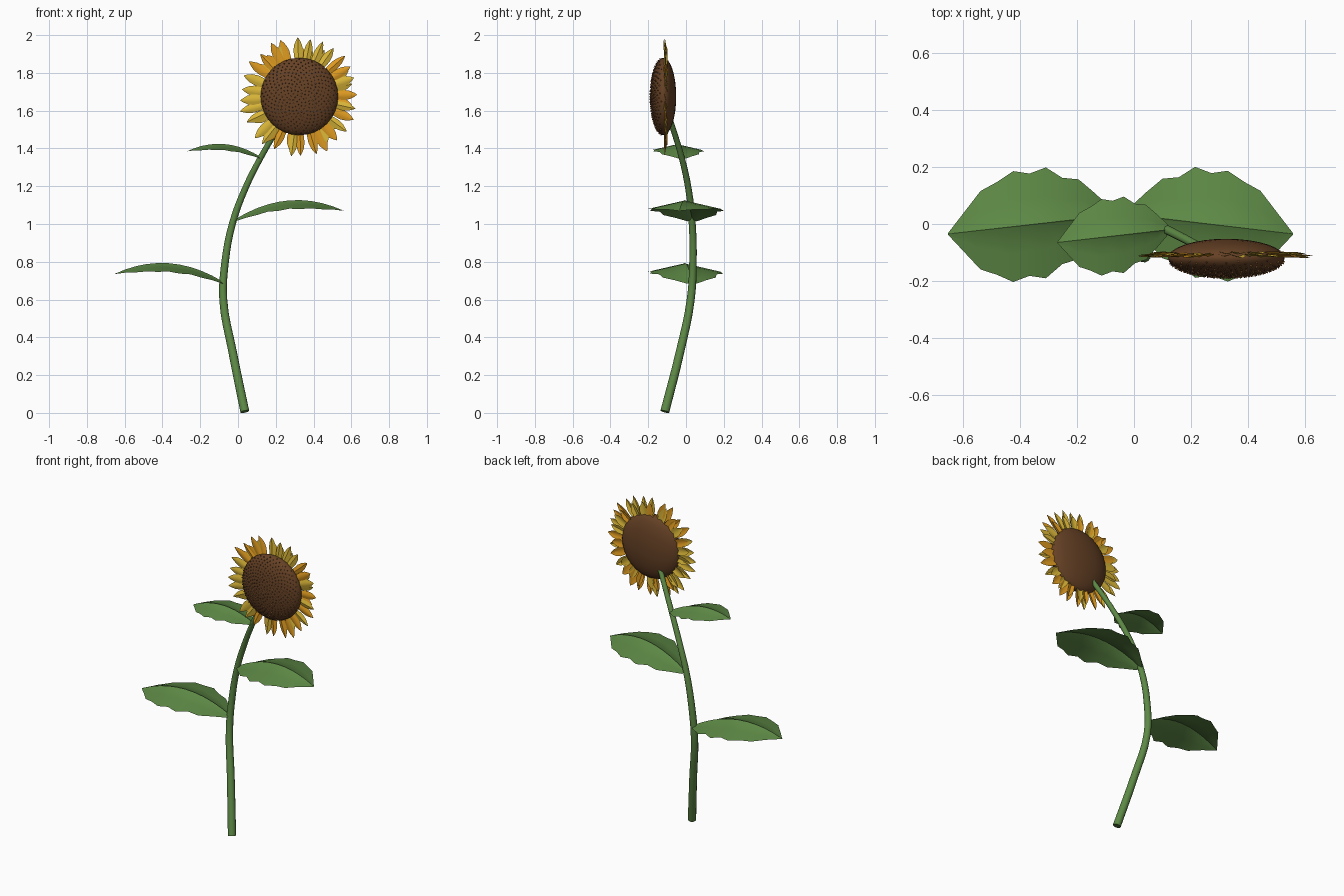
import bpy
import bmesh
import math
import random
from mathutils import Matrix, Vector

random.seed(4)
if "Cube" in bpy.data.objects:
    bpy.data.objects.remove(bpy.data.objects["Cube"])


def material(name, rgb):
    m = bpy.data.materials.new(name)
    m.use_nodes = True
    m.diffuse_color = (*rgb, 1)
    shader = next(n for n in m.node_tree.nodes if n.type == "BSDF_PRINCIPLED")
    shader.inputs["Base Color"].default_value = (*rgb, 1)
    shader.inputs["Roughness"].default_value = 0.8
    return m


GREEN = material("leaf_green", (0.11, 0.25, 0.06))
BROWN = material("disk_brown", (0.13, 0.052, 0.018))
TAN = material("seed_tan", (0.38, 0.16, 0.045))
ORANGE = material("petal_orange", (0.74, 0.33, 0.015))
YELLOW = material("petal_yellow", (0.70, 0.47, 0.04))


def make_object(name, bm, *mats, smooth=False):
    mesh = bpy.data.meshes.new(name)
    bm.to_mesh(mesh)
    bm.free()
    for m in mats:
        mesh.materials.append(m)
    ob = bpy.data.objects.new(name, mesh)
    bpy.context.collection.objects.link(ob)
    if smooth:
        smooth_object(ob)
    return ob


def smooth_object(ob):
    bpy.ops.object.select_all(action="DESELECT")
    ob.select_set(True)
    bpy.context.view_layer.objects.active = ob
    bpy.ops.object.shade_smooth_by_angle(angle=math.radians(35))


def grid(bm, rows, mat=0):
    """Skin a list of equally long point rows."""
    verts = [[bm.verts.new(p) for p in row] for row in rows]
    for a, b in zip(verts, verts[1:]):
        for i in range(len(a) - 1):
            bm.faces.new((a[i], b[i], b[i + 1], a[i + 1])).material_index = mat


# Stem: tapered tube along a gentle S curve
path = [(0.036, -0.112, 0.007), (-0.03, -0.03, 0.33), (-0.078, 0.025, 0.6),
        (-0.068, 0.037, 0.8), (-0.03, 0.033, 1.0), (0.035, 0.014, 1.18),
        (0.125, -0.025, 1.36), (0.25, -0.09, 1.57)]
curve = bpy.data.curves.new("stem", "CURVE")
curve.dimensions = "3D"
curve.bevel_depth = 0.024
curve.bevel_resolution = 4
curve.use_fill_caps = True
spline = curve.splines.new("BEZIER")
spline.resolution_u = 4
spline.bezier_points.add(len(path) - 1)
for i, (point, co) in enumerate(zip(spline.bezier_points, path)):
    point.co = co
    point.handle_left_type = point.handle_right_type = "AUTO"
    point.radius = 1 - 0.4 * i / (len(path) - 1)
curve.materials.append(GREEN)
stem = bpy.data.objects.new("stem", curve)
bpy.context.collection.objects.link(stem)
bpy.ops.object.select_all(action="DESELECT")
stem.select_set(True)
bpy.context.view_layer.objects.active = stem
bpy.ops.object.convert(target="MESH")
smooth_object(bpy.context.view_layer.objects.active)

# Leaves: arched, scalloped blades with a raised midrib
HALF_WIDTHS = [0.025, 0.085, 0.14, 0.152, 0.195, 0.18,
               0.195, 0.163, 0.138, 0.07, 0.002]


def leaf(name, base, tip, size):
    base, tip = Vector(base), Vector(tip)
    side = 1 if tip.x < base.x else -1
    rows = []
    for i, half in enumerate(HALF_WIDTHS):
        t = i / (len(HALF_WIDTHS) - 1)
        mid = base.lerp(tip, t) + Vector((0, 0, 0.31 * size * t * (1 - t)))
        half *= size
        rib = min(0.008 * (1.05 - t), half * 0.4)
        row = []
        for w in (-half, -half / 2, -rib, 0, rib, half / 2, half):
            drop = 0.23 * abs(w) - (0.005 * (1 - t) if w == 0 else 0)
            row.append(mid + Vector((0, w * side, -drop)))
        rows.append(row)
    bm = bmesh.new()
    grid(bm, rows)
    bmesh.ops.recalc_face_normals(bm, faces=bm.faces)
    if sum(f.normal.z for f in bm.faces) < 0:
        bmesh.ops.reverse_faces(bm, faces=bm.faces)
    make_object(name, bm, GREEN, smooth=True)


leaf("lower_leaf", (-0.08, 0.03, 0.69), (-0.655, -0.035, 0.735), 1)
leaf("middle_leaf", (-0.015, 0.033, 1.02), (0.56, -0.035, 1.07), 1)
leaf("upper_leaf", (0.12, -0.02, 1.35), (-0.27, -0.065, 1.385), 0.69)

# Flower disk: flattened ball
CENTER = Vector((0.325, -0.12, 1.675))
RADIUS, DEPTH = 0.205, 0.068
bm = bmesh.new()
bmesh.ops.create_uvsphere(bm, u_segments=32, v_segments=16, radius=1)
bmesh.ops.transform(bm, matrix=Matrix.Translation(CENTER)
                    @ Matrix.Diagonal((RADIUS, DEPTH, RADIUS, 1)), verts=bm.verts)
make_object("flower_disk", bm, BROWN, smooth=True)

# Seeds: small pointed bumps in a spiral over the front of the disk
bm = bmesh.new()
COUNT = 360
for i in range(COUNT):
    r = 0.99 * math.sqrt((i + 0.5) / COUNT)
    a = i * math.pi * (3 - math.sqrt(5))
    unit = Vector((r * math.cos(a), -math.sqrt(1 - r * r), r * math.sin(a)))
    pos = CENTER + Vector((unit.x * RADIUS, unit.y * DEPTH, unit.z * RADIUS))
    normal = Vector((unit.x / RADIUS, unit.y / DEPTH, unit.z / RADIUS))
    turn = normal.to_track_quat("Z", "Y").to_matrix().to_4x4()
    tan = random.random() < 0.35
    size = 0.0055 if tan else 0.0045
    made = bmesh.ops.create_cone(bm, segments=5, radius1=size, radius2=size * 0.4,
                                 depth=0.01, cap_ends=True,
                                 matrix=Matrix.Translation(pos) @ turn)
    for f in {f for v in made["verts"] for f in v.link_faces}:
        f.material_index = int(tan)
make_object("seeds", bm, BROWN, TAN)


# Petals: pointed, lightly folded blades in two rings
def petal_ring(name, count, reach, width, y, offset):
    bm = bmesh.new()
    for i in range(count):
        a = math.tau * (i + offset + random.uniform(-0.25, 0.25)) / count
        out = Vector((math.cos(a), 0, math.sin(a)))
        across = Vector((-out.z, 0, out.x))
        tip = reach - random.uniform(0, 0.022)
        wide = width * random.uniform(0.85, 1.1)
        lean = random.uniform(-0.006, 0.006)
        rows = []
        for t, w in ((0, 0.5), (0.3, 0.85), (0.55, 1), (0.75, 0.8), (0.9, 0.4), (1, 0.03)):
            mid = Vector((CENTER.x, y + lean * t, CENTER.z)) + out * (0.16 + t * (tip - 0.16))
            rows.append([mid + across * (s * w * wide / 2)
                         + Vector((0, 0.008 * w * abs(s) - 0.004, 0))
                         for s in (-1, -0.5, 0, 0.5, 1)])
        grid(bm, rows, random.randrange(2))
    make_object(name, bm, YELLOW, ORANGE, smooth=True)


petal_ring("front_petals", 28, 0.325, 0.052, -0.111, 0.25)
petal_ring("back_petals", 22, 0.292, 0.054, -0.103, 0.6)
